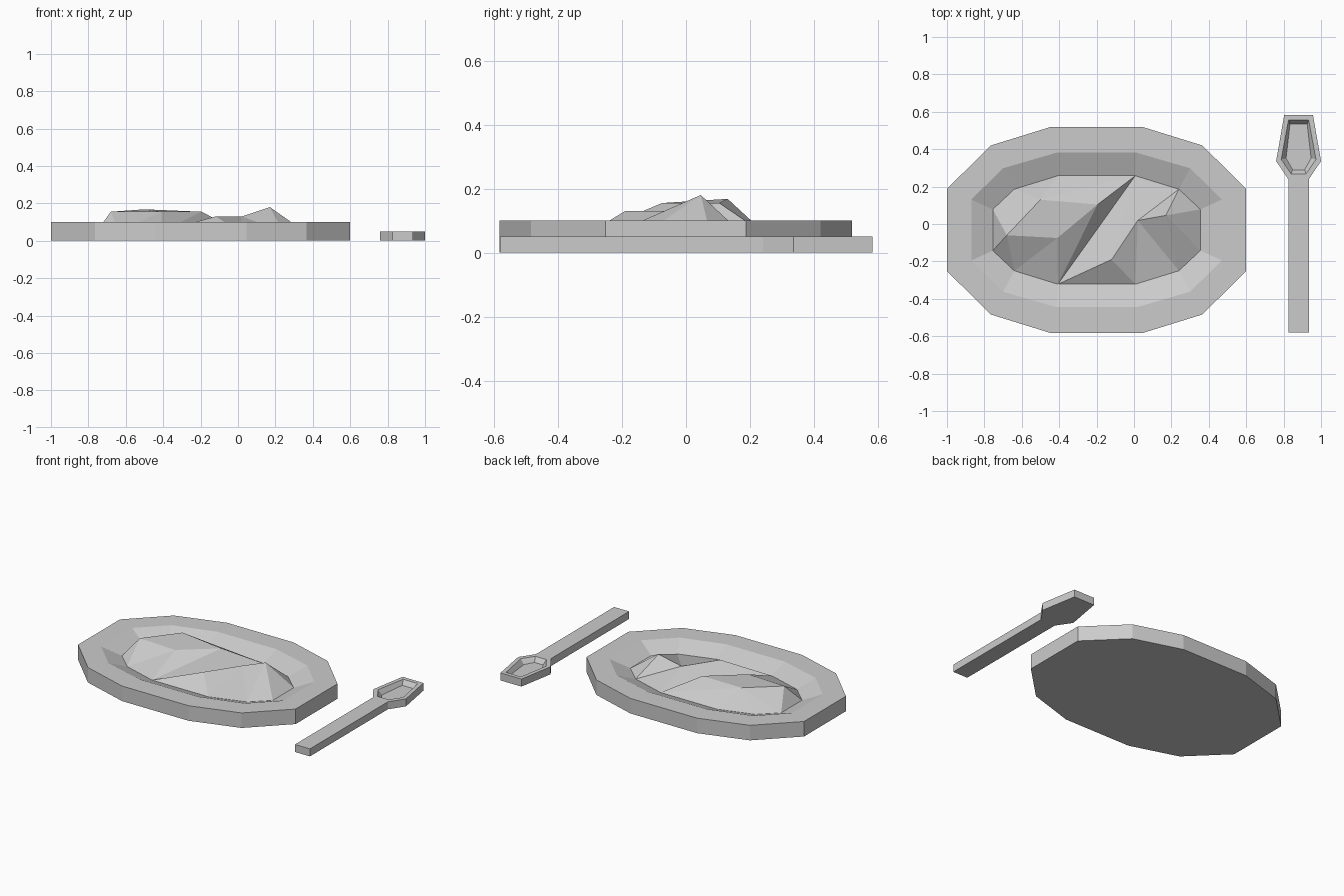
import bpy, bmesh

if "Cube" in bpy.data.objects:
    bpy.data.objects.remove(bpy.data.objects["Cube"])


def finish(name, bm):
    bmesh.ops.recalc_face_normals(bm, faces=bm.faces)
    mesh = bpy.data.meshes.new(name)
    bm.to_mesh(mesh)
    bm.free()
    obj = bpy.data.objects.new(name, mesh)
    bpy.context.collection.objects.link(obj)
    return obj


def loft(name, rings):
    """Closed solid through (outline, z) rings with equal point counts."""
    bm = bmesh.new()
    loops = [[bm.verts.new((x, y, z)) for x, y in pts] for pts, z in rings]
    for a, b in zip(loops, loops[1:]):
        for i in range(len(a)):
            j = (i + 1) % len(a)
            bm.faces.new((a[i], a[j], b[j], b[i]))
    bm.faces.new(loops[0])
    bm.faces.new(loops[-1])
    return finish(name, bm)


def mirror4(quarter, cx=-0.2, cy=-0.032):
    """Twelve-sided oval, counter-clockwise, from one quarter of its points."""
    q = list(quarter)
    half = q + [(-x, y) for x, y in reversed(q)]
    full = half + [(x, -y) for x, y in reversed(half)]
    return [(cx + x, cy + y) for x, y in full]


def mirror_x(half, cx=0.88):
    return [(cx + x, y) for x, y in half] + [(cx - x, y) for x, y in reversed(half)]


# Plate: flat rim, sloped well, flat floor
outer = mirror4([(0.8, 0.22), (0.565, 0.452), (0.245, 0.551)])
rim = mirror4([(0.67, 0.163), (0.5, 0.33), (0.215, 0.413)])
well = mirror4([(0.555, 0.11), (0.44, 0.218), (0.207, 0.29)])
FLOOR = 0.05
loft("plate", [(outer, 0), (outer, 0.1), (rim, 0.1), (well, FLOOR)])


def food(name, edge_ids, peaks, faces):
    """Faceted heap standing on the well outline; letters name its peaks."""
    bm = bmesh.new()
    v = {i: bm.verts.new((*well[i], FLOOR)) for i in edge_ids}
    v.update({k: bm.verts.new(p) for k, p in peaks.items()})
    for f in faces:
        bm.faces.new([v[k] for k in f])
    bm.faces.new([v[i] for i in edge_ids])
    return finish(name, bm)


# Left heap, up to the diagonal valley between well corners 2 and 8
food("food_left", [2, 3, 4, 5, 6, 7, 8],
     {"a": (-0.68, -0.06, 0.155), "b": (-0.5, 0.13, 0.168),
      "c": (-0.195, 0.104, 0.155), "d": (-0.41, -0.075, 0.155)},
     [("a", "d", "b"), ("d", "c", "b"), ("b", 4, 5), ("b", 5, "a"),
      ("a", 5, 6), ("a", 6, 7), ("a", 7, "d"), (7, 8, "d"),
      ("d", 8, "c"), (8, 2, "c"), ("c", 2, "b"), (2, 3, "b"), (3, 4, "b")])

# Right heap
food("food_right", [8, 9, 10, 11, 0, 1, 2],
     {"a": (-0.12, -0.19, 0.13), "b": (0.02, 0.019, 0.13), "c": (0.17, 0.046, 0.18)},
     [(8, "a", 2), ("a", "b", 2), (8, 9, "a"), (9, "b", "a"),
      (9, 10, "b"), (10, "c", "b"), (10, 11, "c"), (11, 0, "c"),
      ("c", 0, 1), ("c", 1, "b"), (1, 2, "b")])

# Spoon: hollow bowl and straight handle
edge = mirror_x([(0.055, 0.24), (0.12, 0.336), (0.077, 0.582)])
lip = mirror_x([(0.04, 0.268), (0.093, 0.345), (0.054, 0.556)])
base = mirror_x([(0.032, 0.29), (0.067, 0.352), (0.046, 0.534)])
loft("spoon_bowl", [(edge, 0), (edge, 0.05), (lip, 0.05), (base, 0.02)])
bar = mirror_x([(0.055, -0.58), (0.055, 0.24)])
loft("spoon_handle", [(bar, 0), (bar, 0.05)])
